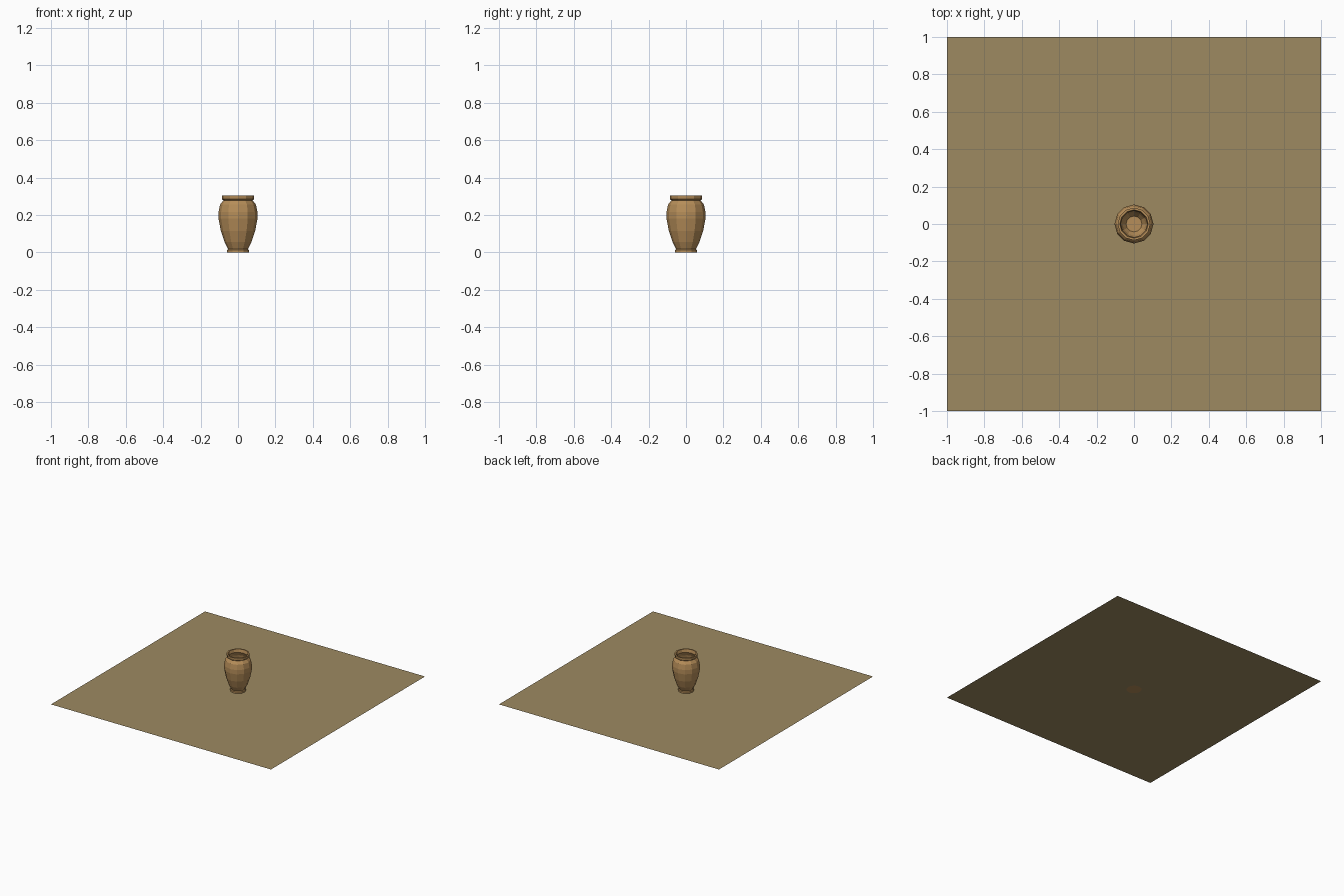
import bpy, bmesh, math

if "Cube" in bpy.data.objects:
    bpy.data.objects.remove(bpy.data.objects["Cube"])

SIDES = 12

def material(name, color):
    m = bpy.data.materials.new(name)
    m.diffuse_color = (*color, 1)
    m.use_nodes = True
    m.node_tree.nodes["Principled BSDF"].inputs["Base Color"].default_value = m.diffuse_color
    return m

def add_object(name, bm, mat):
    mesh = bpy.data.meshes.new(name)
    bm.to_mesh(mesh)
    bm.free()
    mesh.materials.append(mat)
    ob = bpy.data.objects.new(name, mesh)
    bpy.context.collection.objects.link(ob)
    return ob

clay = material("clay brown", (0.47, 0.27, 0.10))
sand = material("sand", (0.34, 0.255, 0.12))

# flat square of ground
bm = bmesh.new()
bmesh.ops.create_grid(bm, x_segments=1, y_segments=1, size=1.0)
add_object("ground_sheet", bm, sand)

# pot: foot, belly, neck and rim outside, then down the hollow inside
profile = [
    (0.058, 0.0), (0.058, 0.013), (0.053, 0.018),
    (0.072, 0.055), (0.092, 0.115), (0.104, 0.18), (0.104, 0.215),
    (0.096, 0.255), (0.078, 0.278), (0.085, 0.284), (0.087, 0.305),
    (0.076, 0.305), (0.070, 0.28), (0.086, 0.25), (0.095, 0.205),
    (0.084, 0.12), (0.062, 0.055), (0.042, 0.025),
]
bm = bmesh.new()
rings = []
for r, z in profile:
    rings.append([bm.verts.new((r * math.cos(2 * math.pi * i / SIDES),
                                r * math.sin(2 * math.pi * i / SIDES), z))
                  for i in range(SIDES)])
for a, b in zip(rings, rings[1:]):
    for i in range(SIDES):
        j = (i + 1) % SIDES
        bm.faces.new((a[i], a[j], b[j], b[i]))
# underside and inner floor
bm.faces.new(rings[0][::-1])
bm.faces.new(rings[-1])
add_object("clay_pot", bm, clay)
